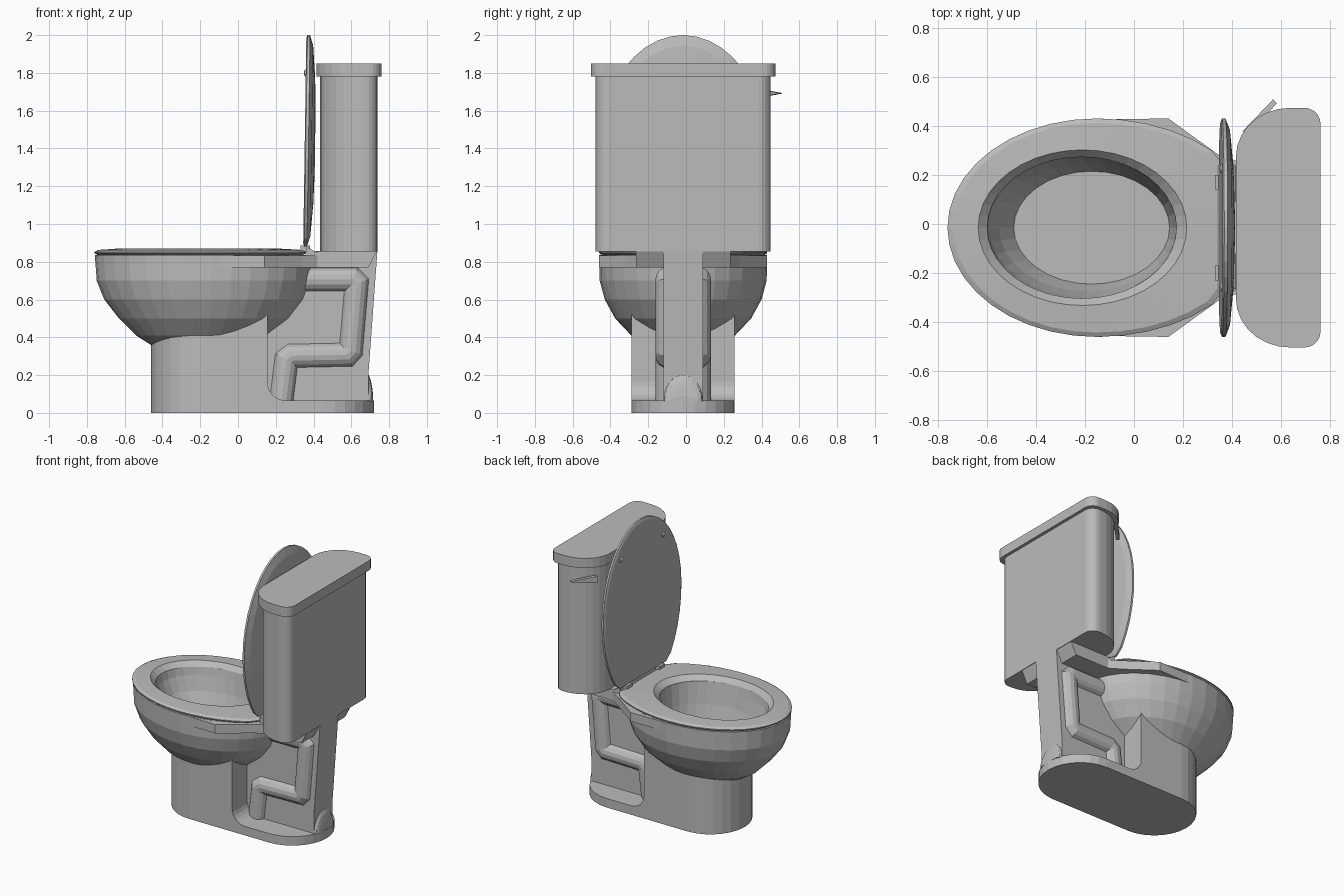
import bpy, bmesh, math
from mathutils import Vector

if "Cube" in bpy.data.objects:
    bpy.data.objects.remove(bpy.data.objects["Cube"])

CY = -0.015  # centre line of the body
ceramic = bpy.data.materials.new("grey_ceramic")
ceramic.use_nodes = True
ceramic.diffuse_color = (0.5, 0.5, 0.5, 1)
ceramic.node_tree.nodes["Principled BSDF"].inputs["Base Color"].default_value = (0.5, 0.5, 0.5, 1)


def finish(name, bm):
    bmesh.ops.recalc_face_normals(bm, faces=bm.faces)
    mesh = bpy.data.meshes.new(name)
    bm.to_mesh(mesh)
    bm.free()
    obj = bpy.data.objects.new(name, mesh)
    mesh.materials.append(ceramic)
    bpy.context.collection.objects.link(obj)
    return obj


def loft(name, rings, closed=False):
    """Skin a list of equal-length rings; cap the ends or join them."""
    bm = bmesh.new()
    vs = [[bm.verts.new(p) for p in ring] for ring in rings]
    n = len(vs[0])
    pairs = list(zip(vs, vs[1:])) + ([(vs[-1], vs[0])] if closed else [])
    for a, b in pairs:
        for i in range(n):
            j = (i + 1) % n
            bm.faces.new((a[i], a[j], b[j], b[i]))
    if not closed:
        bm.faces.new(vs[0])
        bm.faces.new(vs[-1])
    return finish(name, bm)


def at(outline, z):
    return [(x, y + CY, z) for x, y in outline]


def prism(name, outline, z0, z1):
    return loft(name, [at(outline, z) for z in (z0, z1)])


def side_prism(name, profile, half):
    return loft(name, [[(x, CY + s * half, z) for x, z in profile] for s in (-1, 1)])


def mirrored(points):
    return points + [(x, -y) for x, y in reversed(points)]


def egg(x0, x1, half, peak=0.5, n=32):
    cx = x0 + (x1 - x0) * peak
    pts = []
    for i in range(n):
        c, s = math.cos(math.tau * i / n), math.sin(math.tau * i / n)
        pts.append((cx + c * (x1 - cx if c > 0 else cx - x0), s * half))
    return pts


def seat_outline(scale):
    pts = [(min(x, 0.36), y) for x, y in egg(-0.76, 0.51, 0.445, 0.48, 40)]
    return [(-0.2 + (x + 0.2) * scale, y * scale) for x, y in pts]


def arc(cx, cy, rx, ry, a0, a1, n):
    return [(cx + rx * math.cos(math.radians(a0 + (a1 - a0) * i / n)),
             cy + ry * math.sin(math.radians(a0 + (a1 - a0) * i / n))) for i in range(n + 1)]


# Bowl: outer shell, rim, then the inside down to the floor
outer = [(0.34, -0.43, 0.04, 0.16), (0.41, -0.54, 0.17, 0.275), (0.5, -0.63, 0.285, 0.36),
         (0.6, -0.708, 0.36, 0.415), (0.7, -0.748, 0.395, 0.442), (0.835, -0.758, 0.41, 0.445)]
inner = [(0.835, -0.6, 0.175, 0.29), (0.78, -0.59, 0.17, 0.28),
         (0.68, -0.55, 0.16, 0.26), (0.58, -0.49, 0.145, 0.23)]
loft("bowl", [at(egg(a, b, h, 0.53), z) for z, a, b, h in outer]
     + [at(egg(a, b, h), z) for z, a, b, h in inner])

# Seat ring
loft("seat", [at(seat_outline(0.97), 0.836), at(seat_outline(1), 0.846),
              at(seat_outline(1), 0.853), at(seat_outline(0.96), 0.863),
              at(egg(-0.635, 0.215, 0.317, 0.5, 40), 0.87),
              at(egg(-0.598, 0.173, 0.288, 0.5, 40), 0.836)], closed=True)


# Raised lid: flat front, gently domed back
def lid_ring(scale, h):
    return [(0.345 + h + 0.015 * (0.36 - x), y + CY, 1.24 - x) for x, y in seat_outline(scale)]


loft("lid", [lid_ring(s, h) for s, h in
             [(0.97, 0), (1, 0.006), (1, 0.02), (0.9, 0.037), (0.6, 0.05), (0.3, 0.055)]])

# Hinges, lid pads and the ledge behind the lid
for side, label in ((1, "back"), (-1, "front")):
    y = side * 0.185
    prism("hinge_" + label, [(0.33, y - 0.03), (0.38, y - 0.03), (0.38, y + 0.03), (0.33, y + 0.03)],
          0.85, 0.885)
    bm = bmesh.new()
    bmesh.ops.create_uvsphere(bm, u_segments=10, v_segments=6, radius=0.02)
    bmesh.ops.scale(bm, vec=(0.6, 1, 1), verts=bm.verts)
    bmesh.ops.translate(bm, vec=(0.36, CY + side * 0.24, 1.8), verts=bm.verts)
    finish("lid_pad_" + label, bm)
side_prism("hinge_ledge", [(0.355, 0.83), (0.365, 0.88), (0.43, 0.84), (0.43, 0.83)], 0.25)

# Rear deck: straight shoulders beside the bowl, tapering to the neck
prism("rear_deck", mirrored([(-0.12, -0.441), (0.14, -0.445), (0.34, -0.3), (0.42, -0.25)])
      + [(-0.12, 0.36), (0.14, 0.36), (0.25, 0.2), (0.25, -0.2), (0.14, -0.36), (-0.12, -0.36)],
      0.77, 0.834)

# Neck under the tank, with a sloping rear end
side_prism("neck", [(0.36, 0.77), (0.69, 0.77), (0.735, 0.856), (0.43, 0.856), (0.36, 0.835)], 0.25)

# Pedestal: rounded footprint, with the rear cut away above a low foot
foot = arc(-0.19, 0, 0.27, 0.273, 90, 270, 14) + arc(0.45, 0, 0.27, 0.273, -90, 90, 14)
pedestal = prism("pedestal", foot, 0, 0.55)
notch = side_prism("notch_cutter", [(0.155, 0.7)] + arc(0.255, 0.165, 0.1, 0.1, 180, 270, 6)
                   + [(0.9, 0.065), (0.9, 0.7)], 0.5)
cut = pedestal.modifiers.new("rear_notch", "BOOLEAN")
cut.operation = "DIFFERENCE"
cut.solver = "EXACT"
cut.object = notch
notch.hide_render = True
notch.hide_viewport = True
notch.display_type = "WIRE"

# Central wall behind the pedestal
side_prism("rear_wall", [(0.1, 0.05), (0.69, 0.05), (0.69, 0.2), (0.738, 0.856), (0.4, 0.856),
                         (0.36, 0.77), (0.3, 0.7), (0.1, 0.5)], 0.105)

# Rounded bulge low on the back, standing on the foot
loft("rear_bulge", [[(x, y + CY, z) for y, z in arc(0, 0.06, half, top - 0.06, 0, 180, 12)]
                    for x, half, top in ((0.66, 0.104, 0.205), (0.692, 0.104, 0.2),
                                         (0.704, 0.1, 0.17), (0.711, 0.09, 0.13), (0.716, 0.075, 0.09))])


# Trap pipes on both sides of the wall, mitred at each bend
def pipe(name, path, y, r, n=16):
    pts = [Vector(p) for p in path]
    rings = []
    for i, p in enumerate(pts):
        d0 = (p - pts[i - 1]).normalized() if i else (pts[1] - p).normalized()
        d1 = (pts[i + 1] - p).normalized() if i + 1 < len(pts) else d0
        t = (d0 + d1).normalized()
        k = r / t.dot(d0)
        normal = Vector((-t.y, t.x))
        ring = []
        for j in range(n):
            a = math.tau * j / n
            q = p + normal * k * math.cos(a)
            ring.append((q.x, y + r * math.sin(a), q.y))
        rings.append(ring)
    return loft(name, rings)


trap = [(0.228, 0.05), (0.256, 0.28), (0.285, 0.302), (0.578, 0.308), (0.598, 0.33),
        (0.628, 0.685), (0.608, 0.706), (0.3, 0.706)]
for side, label in ((1, "back"), (-1, "front")):
    pipe("trap_pipe_" + label, trap, CY + side * 0.08, 0.067)


# Tank and its cover: bowed front corners, tighter rear corners
def tank_outline(x0, x1, half):
    front = arc(x0 + 0.22, -half + 0.2, 0.22, 0.2, 180, 270, 7)
    rear = arc(x1 - 0.065, -half + 0.065, 0.065, 0.065, 270, 360, 5)
    return mirrored(front + rear)


prism("tank", tank_outline(0.435, 0.738, 0.463), 0.855, 1.79)
prism("tank_cover", tank_outline(0.415, 0.76, 0.488), 1.78, 1.85)

# Flush lever: a thin blade tapering to its free end
blade = [(0.45, 0.37, 0.05), (0.575, 0.5, 0.004)]
loft("flush_lever", [[(x + s * 0.008, y - s * 0.008, 1.692 + v * h * 0.5)
                      for s, v in ((-1, -1), (1, -1), (1, 1), (-1, 1))] for x, y, h in blade])
